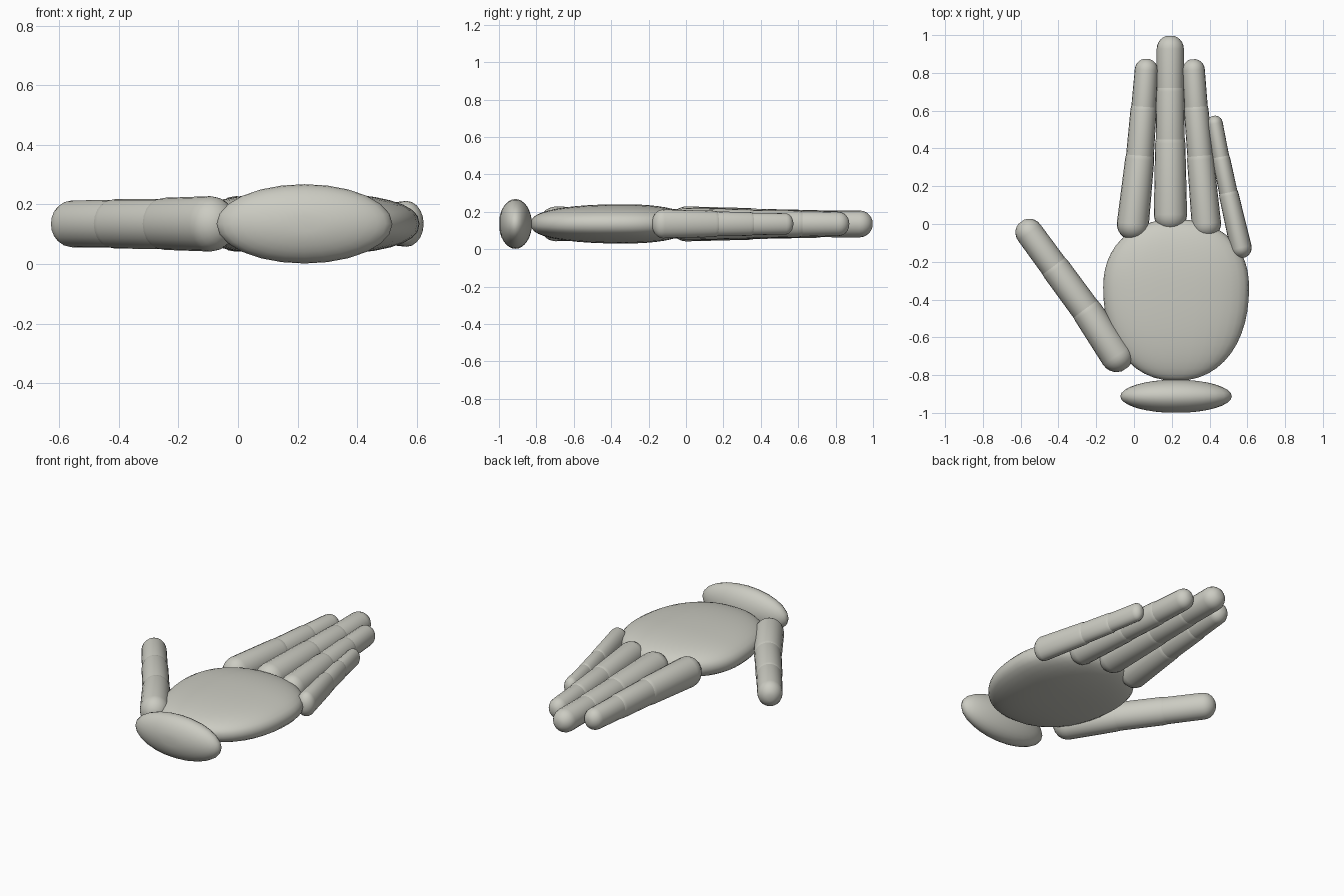
import bpy, bmesh, math
from mathutils import Vector

cube = bpy.data.objects.get("Cube")
if cube:
    bpy.data.objects.remove(cube, do_unlink=True)

MID_Z = 0.135
SIDES = 20

skin = bpy.data.materials.new("warm_grey")
skin.use_nodes = True
colour = (0.6, 0.6, 0.54, 1)
skin.diffuse_color = colour
skin.node_tree.nodes["Principled BSDF"].inputs["Base Color"].default_value = colour


def loft(name, rings, angle=40):
    """Skin a list of vertex rings and close both ends."""
    bm = bmesh.new()
    loops = [[bm.verts.new(p) for p in ring] for ring in rings]
    for a, b in zip(loops, loops[1:]):
        n = len(a)
        for i in range(n):
            j = (i + 1) % n
            bm.faces.new((a[i], a[j], b[j], b[i]))
    bm.faces.new(loops[0][::-1])
    bm.faces.new(loops[-1])
    bmesh.ops.recalc_face_normals(bm, faces=bm.faces[:])
    mesh = bpy.data.meshes.new(name)
    bm.to_mesh(mesh)
    bm.free()
    mesh.materials.append(skin)
    obj = bpy.data.objects.new(name, mesh)
    bpy.context.collection.objects.link(obj)
    bpy.ops.object.select_all(action="DESELECT")
    obj.select_set(True)
    bpy.context.view_layer.objects.active = obj
    bpy.ops.object.shade_smooth_by_angle(angle=math.radians(angle))


def superellipse(cx, y, hx, hz, power, n):
    pts = []
    for i in range(n):
        a = math.tau * i / n
        c, s = math.cos(a), math.sin(a)
        x = math.copysign(abs(c) ** (2 / power), c) * hx
        z = math.copysign(abs(s) ** (2 / power), s) * hz
        pts.append((cx + x, y, MID_Z + z))
    return pts


def phalanx(name, start, end, r0, r1, tall):
    """Tapered segment with rounded ends, lying in the plane of the hand."""
    p0, p1 = Vector((*start, MID_Z)), Vector((*end, MID_Z))
    along = (p1 - p0).normalized()
    across = Vector((along.y, -along.x, 0))
    stations = []
    for k in range(1, 7):
        a = math.pi / 2 * k / 6
        stations.append((p0 - along * r0 * math.cos(a), r0 * math.sin(a)))
    for k in range(6):
        a = math.pi / 2 * k / 6
        stations.append((p1 + along * r1 * math.sin(a), r1 * math.cos(a)))
    rings = []
    for centre, r in stations:
        rings.append([centre + across * r * math.cos(math.tau * i / SIDES)
                      + Vector((0, 0, r * tall * math.sin(math.tau * i / SIDES)))
                      for i in range(SIDES)])
    loft(name, rings)


# Fingers: joint x, joint y, radius from knuckle to tip; then height ratio
fingers = {
    "thumb": ([(-0.092, -0.698, 0.086), (-0.245, -0.467, 0.081),
               (-0.412, -0.24, 0.077), (-0.555, -0.045, 0.073)], 1.08),
    "index_finger": ([(-0.006, 0.0, 0.085), (0.03, 0.34, 0.077),
                      (0.05, 0.6, 0.069), (0.065, 0.815, 0.061)], 1.1),
    "middle_finger": ([(0.193, 0.05, 0.088), (0.192, 0.425, 0.08),
                       (0.192, 0.7, 0.074), (0.192, 0.927, 0.072)], 1.0),
    "ring_finger": ([(0.383, 0.002, 0.078), (0.352, 0.34, 0.071),
                     (0.33, 0.6, 0.065), (0.316, 0.815, 0.059)], 1.1),
    "little_finger": ([(0.566, -0.125, 0.057), (0.503, 0.15, 0.052),
                       (0.463, 0.34, 0.047), (0.428, 0.532, 0.042)], 1.35),
}
parts = ("base", "middle", "tip")
for finger, (joints, tall) in fingers.items():
    for part, a, b in zip(parts, joints, joints[1:]):
        # Each segment starts a touch slimmer than the one before it ends
        r0 = a[2] if part == "base" else a[2] - 0.003
        phalanx(f"{finger}_{part}", a[:2], b[:2], r0, b[2], tall)

# Palm: flattened pebble, longer toward the wrist than toward the fingers
palm = []
for k in range(1, 24):
    t = -math.cos(math.pi * k / 24)
    reach = 0.495 if t < 0 else 0.36
    width = (1 - abs(t) ** 2.2) ** (1 / 2.2)
    palm.append(superellipse(0.223, -0.335 + reach * t, 0.386 * width,
                             0.105 * width ** 0.85, 2.4, 32))
loft("palm", palm)

# Wrist: wide, thin ellipsoid
wrist = []
for k in range(1, 16):
    a = math.pi * k / 16
    r = math.sin(a)
    wrist.append(superellipse(0.223, -0.912 - 0.088 * math.cos(a),
                              0.295 * r, 0.133 * r, 2, 24))
loft("wrist", wrist)
